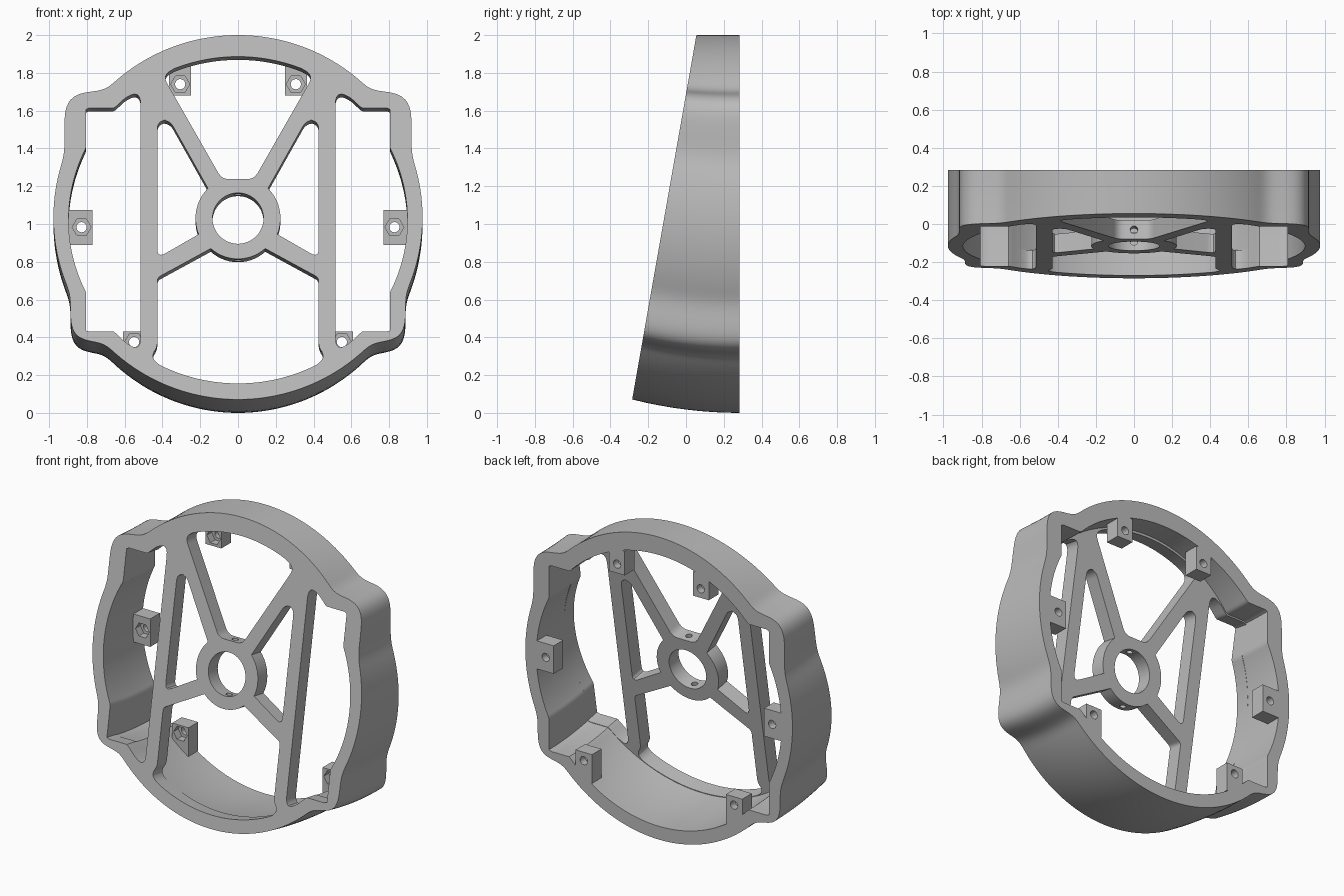
import bpy, bmesh, math
from mathutils import Vector

cube = bpy.data.objects.get("Cube")
if cube:
    bpy.data.objects.remove(cube)

BACK, RISE, N = 0.283, 0.071, 360
mat = bpy.data.materials.new("light grey")
mat.use_nodes = True
mat.diffuse_color = (0.5, 0.5, 0.5, 1)
mat.node_tree.nodes["Principled BSDF"].inputs["Base Color"].default_value = (0.5, 0.5, 0.5, 1)


def finish(name, bm):
    bmesh.ops.remove_doubles(bm, verts=bm.verts, dist=1e-5)
    bmesh.ops.recalc_face_normals(bm, faces=bm.faces)
    me = bpy.data.meshes.new(name)
    bm.to_mesh(me)
    bm.free()
    me.materials.clear()
    me.materials.append(mat)
    ob = bpy.data.objects.new(name, me)
    bpy.context.collection.objects.link(ob)
    return ob


def smooth(ob):
    bpy.ops.object.select_all(action='DESELECT')
    ob.select_set(True)
    bpy.context.view_layer.objects.active = ob
    bpy.ops.object.shade_smooth_by_angle(angle=math.radians(30))


def rounded(pts, steps=6):
    """Polygon of (x, z[, corner size]) with its corners rounded."""
    out = []
    for i, p in enumerate(pts):
        c = Vector(p[:2])
        if len(p) < 3:
            out.append(c)
            continue
        a, b = Vector(pts[i - 1][:2]) - c, Vector(pts[(i + 1) % len(pts)][:2]) - c
        a = c + a.normalized() * min(p[2], a.length * 0.95)
        b = c + b.normalized() * min(p[2], b.length * 0.95)
        for k in range(steps + 1):
            t = k / steps
            out.append(a * (1 - t) ** 2 + c * 2 * t * (1 - t) + b * t * t)
    return out


def arc(cx, cz, r, a0, a1, n):
    return [(cx + r * math.cos(math.radians(a0 + (a1 - a0) * k / n)),
             cz + r * math.sin(math.radians(a0 + (a1 - a0) * k / n))) for k in range(n + 1)]


def reach(poly, centre, d):
    """Distance from the centre to the polygon along direction d."""
    best = 0
    for i in range(len(poly)):
        p, e = poly[i - 1] - centre, poly[i] - poly[i - 1]
        den = d.cross(e)
        if abs(den) > 1e-9:
            s, u = p.cross(e) / den, p.cross(d) / den
            if -1e-6 <= u <= 1 + 1e-6:
                best = max(best, s)
    return best


def outline(cz, rx, rz, poly, blur):
    """Union of an ellipse and a polygon, as N points around the centre."""
    c = Vector((0, cz))
    dirs = [Vector((math.cos(2 * math.pi * k / N), math.sin(2 * math.pi * k / N))) for k in range(N)]
    rad = [max(reach(poly, c, d), 1 / math.hypot(d.x / rx, d.y / rz)) for d in dirs]
    for _ in range(blur):
        rad = [sum(rad[(k + j) % N] for j in range(-2, 3)) / 5 for k in range(N)]
    return [c + d * r for d, r in zip(dirs, rad)]


def lift(z, t=1.0):
    return z + RISE * (1 - z / 2) * t * t


def front_y(z):
    return -0.285 + 0.17 * z


def mirror(pts):
    return [(-p[0],) + tuple(p[1:]) for p in pts]


# Outlines of the rim at its back face
half = [(0.918, 1.69, 0.13), (0.918, 1.2), (0.886, 0.8), (0.886, 0.318, 0.11)]
outer = outline(1.0, 0.977, 1.0, rounded(half + mirror(half)[::-1]), 2)
box = [Vector(p) for p in ((0.805, 1.6), (0.805, 0.372), (-0.805, 0.372), (-0.805, 1.6))]
inner = outline(0.985, 0.897, 0.897, box, 0)

# Rim: swept walls that tilt towards the front
bm = bmesh.new()
T = 8
loops = []
for pts, levels in ((outer, range(T + 1)), (inner, range(T, -1, -1))):
    for lv in levels:
        t = lv / T
        loops.append([bm.verts.new((p.x, BACK + (front_y(p.y) - BACK) * t, lift(p.y, t))) for p in pts])
for i, lo in enumerate(loops):
    nx = loops[(i + 1) % len(loops)]
    for k in range(N):
        j = (k + 1) % N
        bm.faces.new((lo[k], lo[j], nx[j], nx[k]))
rim = finish("rim", bm)
smooth(rim)


def sheet(name, splines, place, depth):
    """Filled flat outline with holes, given depth and put in place."""
    cu = bpy.data.curves.new(name, 'CURVE')
    cu.dimensions, cu.fill_mode, cu.extrude = '2D', 'BOTH', 0.5
    for pts in splines:
        sp = cu.splines.new('POLY')
        sp.points.add(len(pts) - 1)
        for q, p in zip(sp.points, pts):
            q.co = (p[0], p[1], 0, 1)
        sp.use_cyclic_u = True
    tmp = bpy.data.objects.new(name, cu)
    bpy.context.collection.objects.link(tmp)
    dg = bpy.context.evaluated_depsgraph_get()
    me = bpy.data.meshes.new_from_object(tmp.evaluated_get(dg))
    bm = bmesh.new()
    bm.from_mesh(me)
    bpy.data.objects.remove(tmp)
    bpy.data.meshes.remove(me)
    for v in bm.verts:
        v.co = place(v.co.x, v.co.y, (v.co.z + 0.5) * depth)
    return finish(name, bm)


TILT = math.radians(10)
NORMAL = Vector((0, math.cos(TILT), -math.sin(TILT)))


def on_front(x, z, d):
    return Vector((x, front_y((z - RISE) / (1 - RISE / 2)), z)) + NORMAL * d


# Openings in the front frame
rim_in = [(p.x, lift(p.y)) for p in inner]
side = [p for p in rim_in[N // 2:] + rim_in[:N // 2] if p[0] > 0.59]
side = rounded([(0.515, 0.313, 0.09)] + side + [(0.515, 1.72, 0.09)])
web = rounded([(0.427, 0.82, 0.05), (0.427, 1.55, 0.05), (0.362, 1.55, 0.04)]
              + arc(0, 1.03, 0.225, 45, -22, 10))
crown = [p for p in rim_in if abs(p[0]) < 0.34 and p[1] > 1]
crown = rounded([(0.4, 1.788, 0.05)] + crown
                + [(-0.4, 1.788, 0.05), (-0.085, 1.237, 0.04), (0.085, 1.237, 0.04)])
floor = [p for p in rim_in if abs(p[0]) < 0.4 and p[1] < 1]
post = [(0.44, 0.268, 0.03), (0.457, 0.31, 0.03), (0.427, 0.345, 0.03), (0.427, 0.716, 0.02)]
foot = rounded(floor + post + arc(0, 1.03, 0.215, -48, -132, 14) + mirror(post)[::-1])
hub = arc(0, 1.03, 0.135, 0, 352.5, 47)
edge = [(p.x * 1.03, lift(0.985 + (p.y - 0.985) * 1.03)) for p in inner]
frame = sheet("front_frame", [edge, side, mirror(side), web, mirror(web), crown, foot, hub],
              on_front, 0.1)

# Screw hole drilled vertically through the hub
bm = bmesh.new()
bmesh.ops.create_cone(bm, cap_ends=True, segments=24, radius1=0.02, radius2=0.02, depth=0.6)
for v in bm.verts:
    v.co = on_front(v.co.x, 1.03 + v.co.z, 0.05 + v.co.y)
drill = finish("hub_drill", bm)
drill.hide_render = True
mod = frame.modifiers.new("hole", 'BOOLEAN')
mod.operation, mod.object, mod.solver = 'DIFFERENCE', drill, 'EXACT'
bpy.context.view_layer.objects.active = frame
bpy.ops.object.modifier_apply(modifier="hole")
bpy.data.objects.remove(drill)
smooth(frame)

# Mounting lugs with a screw hole and a hexagonal nut pocket
lugs = {"upper": (0.25, 0.365, 1.68, 1.84, 0.306, 1.74),
        "middle": (0.77, 0.92, 0.89, 1.075, 0.828, 0.983),
        "lower": (0.49, 0.61, 0.24, 0.43, 0.55, 0.375)}
for key, (x0, x1, z0, z1, hx, hz) in lugs.items():
    for sgn, label in ((1, "left"), (-1, "right")):
        rect = [(sgn * x, z) for x, z in ((x0, z0), (x1, z0), (x1, z1), (x0, z1))]
        for part, r, n, y in (("seat", 0.027, 24, 0.233), ("pocket", 0.05, 6, 0.183)):
            hole = arc(sgn * hx, hz, r, 0, 360 - 360 / n, n - 1)
            ob = sheet(f"{label}_{key}_lug_{part}", [rect, hole],
                       lambda x, z, d: Vector((x, y + d, z)), 0.05)
            smooth(ob)
